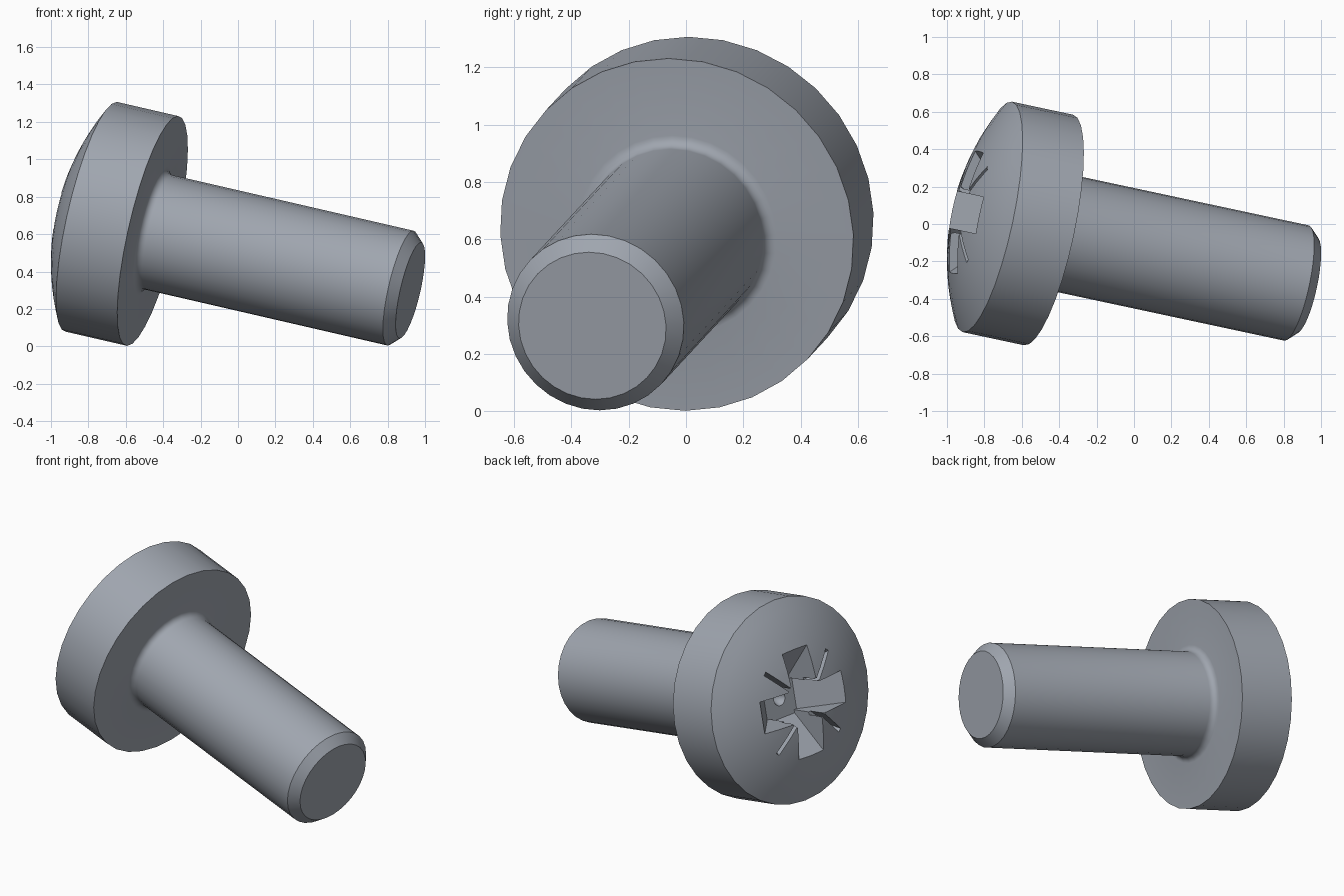
import bpy, bmesh, math
from mathutils import Matrix, Vector

cube = bpy.data.objects.get("Cube")
if cube:
    bpy.data.objects.remove(cube, do_unlink=True)

SIDES = 32
HEAD_R, SHAFT_R = 0.63, 0.315
DOME_R, DOME_CENTRE = 1.285, 0.777
SHAFT_LEN = 1.39

steel = bpy.data.materials.new("grey_steel")
steel.use_nodes = True
colour = (0.35, 0.38, 0.43, 1)
steel.diffuse_color = colour
steel.node_tree.nodes["Principled BSDF"].inputs["Base Color"].default_value = colour


def finish(name, bm):
    """Turn a bmesh into a linked object with outward normals."""
    bmesh.ops.remove_doubles(bm, verts=bm.verts, dist=1e-5)
    bmesh.ops.recalc_face_normals(bm, faces=bm.faces)
    mesh = bpy.data.meshes.new(name)
    bm.to_mesh(mesh)
    bm.free()
    mesh.materials.append(steel)
    obj = bpy.data.objects.new(name, mesh)
    bpy.context.collection.objects.link(obj)
    return obj


def lathe(name, profile):
    """Spin a (radius, height) profile around z."""
    bm = bmesh.new()
    verts = [bm.verts.new((r, 0, z)) for r, z in profile]
    edges = [bm.edges.new(pair) for pair in zip(verts, verts[1:])]
    bmesh.ops.spin(bm, geom=verts + edges, cent=(0, 0, 0), axis=(0, 0, 1),
                   angle=math.tau, steps=SIDES, use_merge=True)
    return finish(name, bm)


def slot(name, top, floor, floor_z, width, angle):
    """Closed, tapered slot cutter running across the axis."""
    bm = bmesh.new()
    for y in (-width / 2, width / 2):
        for half, z in ((top, -0.6), (floor, floor_z)):
            for x in (-half, half):
                bm.verts.new((x, y, z))
    bmesh.ops.convex_hull(bm, input=bm.verts)
    bmesh.ops.dissolve_limit(bm, angle_limit=0.01, verts=bm.verts, edges=bm.edges)
    bmesh.ops.rotate(bm, verts=bm.verts, matrix=Matrix.Rotation(angle, 3, 'Z'))
    return finish(name, bm)


# Screw body: domed head, fillet, shaft and chamfered tip
rim = math.asin(HEAD_R / DOME_R)
profile = [(DOME_R * math.sin(rim * i / 8), DOME_CENTRE - DOME_R * math.cos(rim * i / 8))
           for i in range(9)]
profile.append((HEAD_R, 0))
fillet = 0.04
for i in range(6):
    a = math.pi / 2 * i / 5
    profile.append((SHAFT_R + fillet * (1 - math.sin(a)), fillet * (1 - math.cos(a))))
profile += [(SHAFT_R, SHAFT_LEN), (0.263, SHAFT_LEN + 0.055), (0, SHAFT_LEN + 0.055)]
screw = lathe("screw", profile)

# Cross recess: wide arms, thin diagonal slits and a conical pit
cutters = []
for i in range(2):
    turn = i * math.pi / 2
    cutters.append(slot("arm_cutter", 0.47, 0.12, -0.25, 0.2, turn))
    cutters.append(slot("slit_cutter", 0.45, 0.31, -0.38, 0.025, turn + math.pi / 4))
cutters.append(lathe("pit_cutter", [(0, -0.61), (0.22, -0.61), (0, -0.16)]))

bpy.context.view_layer.objects.active = screw
screw.select_set(True)
for cutter in cutters:
    cutter.hide_render = True
    mod = screw.modifiers.new("recess", 'BOOLEAN')
    mod.operation = 'DIFFERENCE'
    mod.solver = 'EXACT'
    mod.object = cutter
    bpy.ops.object.modifier_apply(modifier=mod.name)
    bpy.data.objects.remove(cutter, do_unlink=True)

bpy.ops.object.shade_smooth_by_angle(angle=math.radians(30))

# Lay the screw down along its tilted axis
axis = Vector((0.954, -0.204, -0.22)).normalized()
side = axis.cross(Vector((0, 0, 1))).normalized()
up = side.cross(axis)
frame = Matrix((up, axis.cross(up), axis)).transposed().to_4x4()
screw.matrix_world = Matrix.Translation((-0.457, -0.032, 0.617)) @ frame
